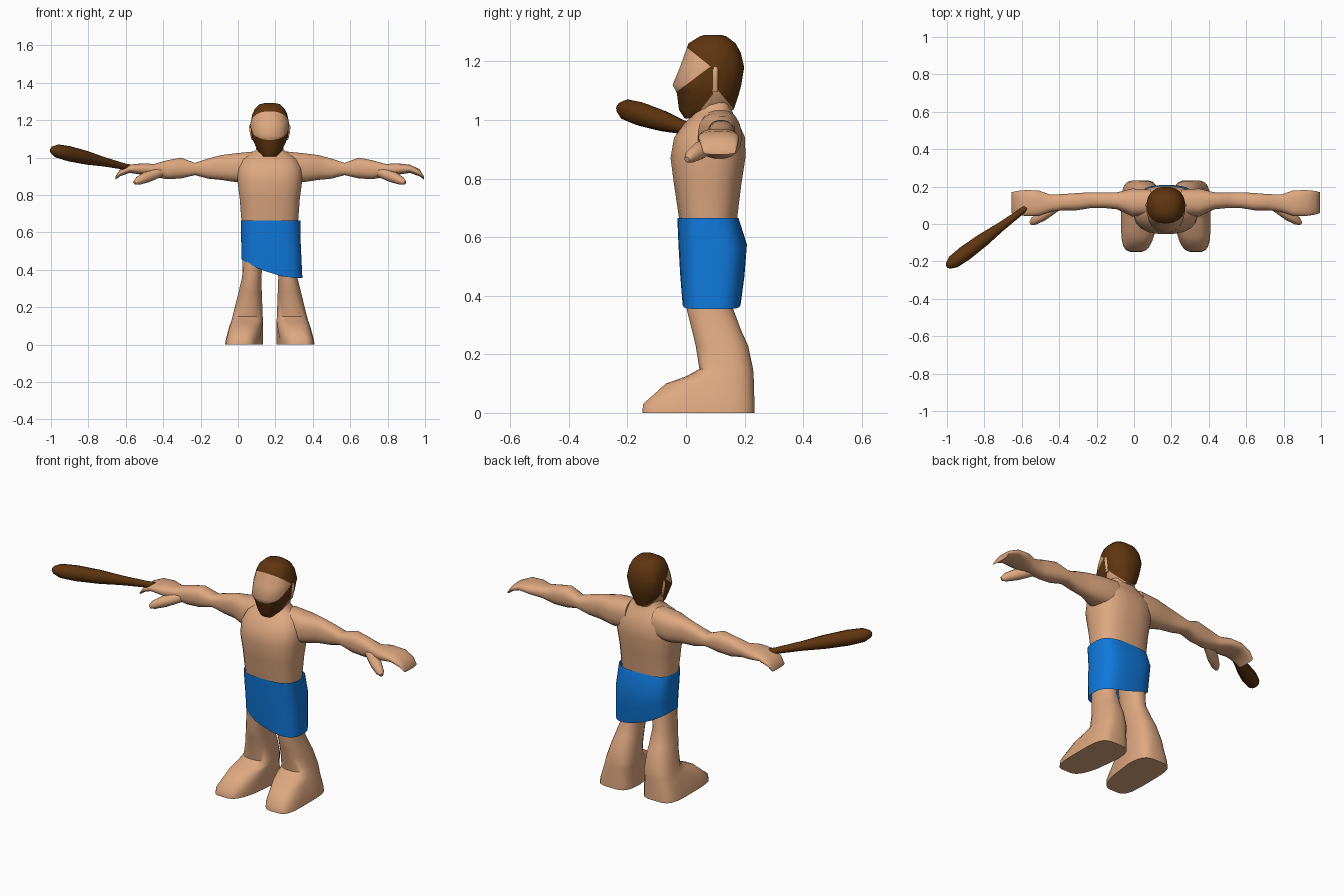
import bpy, bmesh, math
from mathutils import Vector

if "Cube" in bpy.data.objects:
    bpy.data.objects.remove(bpy.data.objects["Cube"])

CX = 0.17  # symmetry plane of the body


def material(name, rgb):
    m = bpy.data.materials.new(name)
    m.diffuse_color = (*rgb, 1)
    m.use_nodes = True
    m.node_tree.nodes["Principled BSDF"].inputs["Base Color"].default_value = m.diffuse_color
    return m


SKIN = material("skin", (0.73, 0.39, 0.215))
BROWN = material("brown hair and wood", (0.115, 0.036, 0.005))
BLUE = material("blue cloth", (0.005, 0.19, 0.71))


def skin_rings(bm, rings, cap=True):
    """Bridge equal-length rings of points into a tube."""
    loops = [[bm.verts.new(p) for p in r] for r in rings]
    n = len(loops[0])
    for a, b in zip(loops, loops[1:]):
        for i in range(n):
            j = (i + 1) % n
            bm.faces.new((a[i], a[j], b[j], b[i]))
    if cap:
        bm.faces.new(loops[0])
        bm.faces.new(loops[-1])
    bmesh.ops.recalc_face_normals(bm, faces=bm.faces)


def finish(name, bm, mats, angle=50):
    me = bpy.data.meshes.new(name)
    bm.to_mesh(me)
    bm.free()
    for m in mats:
        me.materials.append(m)
    ob = bpy.data.objects.new(name, me)
    bpy.context.collection.objects.link(ob)
    bpy.ops.object.select_all(action='DESELECT')
    ob.select_set(True)
    bpy.context.view_layer.objects.active = ob
    bpy.ops.object.shade_smooth_by_angle(angle=math.radians(angle))
    return ob


def section(t, a0, a1, b0, b1, axis, power, n=20):
    """Rounded-box cross-section between two limits, placed along an axis."""
    pts = []
    for i in range(n):
        w = math.tau * (i + 0.5) / n
        c, s = math.cos(w), math.sin(w)
        a = (a0 + a1) / 2 + (a1 - a0) / 2 * math.copysign(abs(c) ** (2 / power), c)
        b = (b0 + b1) / 2 + (b1 - b0) / 2 * math.copysign(abs(s) ** (2 / power), s)
        pts.append(Vector((a, b, t) if axis == 'z' else (t, a, b)))
    return pts


def tube(points, n=10):
    """Round rings (x, y, z, radius) along a nearly straight path."""
    d = (Vector(points[-1][:3]) - Vector(points[0][:3])).normalized()
    u = d.cross(Vector((0, 0, 1))).normalized()
    v = d.cross(u)
    return [[Vector(p[:3]) + p[3] * (math.cos(math.tau * i / n) * u + math.sin(math.tau * i / n) * v)
             for i in range(n)] for p in points]


def pair(name, rings, mat):
    """Build a part and its mirror image about the body plane."""
    for side, flip in (("left", False), ("right", True)):
        bm = bmesh.new()
        skin_rings(bm, [[Vector((2 * CX - p.x, p.y, p.z)) if flip else p for p in r] for r in rings])
        finish(side + "_" + name, bm, [mat])


# Torso and neck: z, half width, front y, back y
TORSO = [(0.60, .148, -.015, .168), (0.70, .156, -.03, .18), (0.78, .162, -.042, .19),
         (0.87, .174, -.054, .204), (0.94, .172, -.042, .203), (0.99, .15, -.005, .18),
         (1.02, .11, .025, .162), (1.04, .075, .045, .155), (1.11, .062, .05, .15)]
bm = bmesh.new()
skin_rings(bm, [section(z, CX - h, CX + h, f, b, 'z', 2.6) for z, h, f, b in TORSO])
finish("torso", bm, [SKIN])

# Arms with curled hands: x, y limits, z limits
ARM = [(.25, .045, .185, .87, 1.034), (.35, .04, .19, .868, 1.024), (.43, .078, .17, .88, 1.014),
       (.50, .085, .17, .887, .995), (.57, .085, .17, .906, .972), (.645, .073, .166, .888, 1.0),
       (.72, .073, .16, .884, .986), (.79, .064, .158, .898, .966), (.85, .043, .18, .908, .97),
       (.92, .042, .182, .918, .962), (.97, .05, .177, .9, .938), (.995, .058, .17, .882, .9)]
pair("arm", [section(*r, 'x', 2.5) for r in ARM], SKIN)
pair("thumb", tube([(.76, .09, .92, .026), (.83, .045, .895, .03), (.875, .015, .875, .022),
                    (.893, .003, .865, .01)]), SKIN)

# Legs with big feet: z, x limits, y limits, squareness
LEG = [(.62, .185, .315, .0, .15, 2.2), (.36, .215, .318, .0, .16, 2.2), (.28, .212, .338, .02, .19, 2.3),
       (.23, .21, .35, .032, .213, 2.4), (.15, .207, .37, .045, .23, 2.7), (.125, .206, .377, .0, .232, 3),
       (.10, .206, .386, -.07, .233, 3.2), (.03, .205, .405, -.148, .235, 4), (0, .205, .41, -.15, .235, 4)]
leg = [section(*r[:5], 'z', r[5]) for r in LEG]
for ring in leg:
    for p in ring:  # the inner edge of each foot slants outwards to the toes
        if p.y < .05 and p.z < .14:
            p.x += .22 * (.05 - p.y) * max(0, (.41 - p.x) / .2)
pair("leg", leg, SKIN)

# Wrap skirt: open tube with a hem that rises on one side
WRAP = [(1.0, .015, .334, -.03, .18), (.67, .014, .335, -.026, .208),
        (.33, .018, .34, -.02, .2), (0.0, .018, .345, -.012, .187)]
rings = []
for t, *box in WRAP:
    ring = section(t, *box, 'z', 3, 28)
    for p in ring:
        hem = .355 + .1 * max(0, (.345 - p.x) / .325) ** 2
        p.z = hem + (.665 - hem) * t
    rings.append(ring)
bm = bmesh.new()
skin_rings(bm, rings, cap=False)
finish("skirt", bm, [BLUE])

# Head: z, half width, front y, back y; cut along the hair and beard borders
HEAD = [(1.005, .035, -.005, .045), (1.035, .064, -.025, .164), (1.09, .09, -.032, .182),
        (1.12, .099, -.047, .19), (1.18, .105, -.022, .2), (1.23, .095, -.004, .188),
        (1.262, .08, .008, .17), (1.285, .056, .045, .14), (1.291, .03, .065, .12)]
bm = bmesh.new()
skin_rings(bm, [section(z, CX - h, CX + h, f, b, 'z', 2.3) for z, h, f, b in HEAD])
# borders in the side view: z = base + slope * y
HAIRLINE, CHEEK, JAW, NAPE = (1.25, -.8), (1.12, .75), (.97, 1.29), (1.23, -1.18)
for base, slope in (HAIRLINE, CHEEK, JAW, NAPE):
    bmesh.ops.bisect_plane(bm, geom=bm.verts[:] + bm.edges[:] + bm.faces[:],
                           plane_co=(0, 0, base), plane_no=(0, -slope, 1))
for y in (.092, .108):
    bmesh.ops.bisect_plane(bm, geom=bm.verts[:] + bm.edges[:] + bm.faces[:],
                           plane_co=(0, y, 0), plane_no=(0, 1, 0))
for f in bm.faces:
    c = f.calc_center_median()
    above = [c.z > base + slope * c.y for base, slope in (HAIRLINE, CHEEK, JAW, NAPE)]
    hair = above[0] and c.z > 1.16 or c.y > .108 and above[3]
    beard = c.y < .092 and not above[1] and above[2]
    f.material_index = 1 if hair or beard else 0
finish("head", bm, [SKIN, BROWN])

# Ears
pair("ear", [section(z, CX + .09, CX + .09 + w, .09, .11, 'z', 2, 8)
             for z, w in ((1.095, .008), (1.13, .017), (1.165, .022), (1.182, .014))], SKIN)

# Wooden club held in one hand: distance along the shaft, radius
start, tip = Vector((-.51, .135, .93)), Vector((-1.0, -.228, 1.043))
CLUB = [(0, .012), (.02, .018), (.2, .017), (.42, .025), (.6, .036), (.8, .041), (.93, .036), (.985, .02), (1, .008)]
bm = bmesh.new()
skin_rings(bm, tube([(*start.lerp(tip, t), r) for t, r in CLUB], 12))
finish("club", bm, [BROWN])
